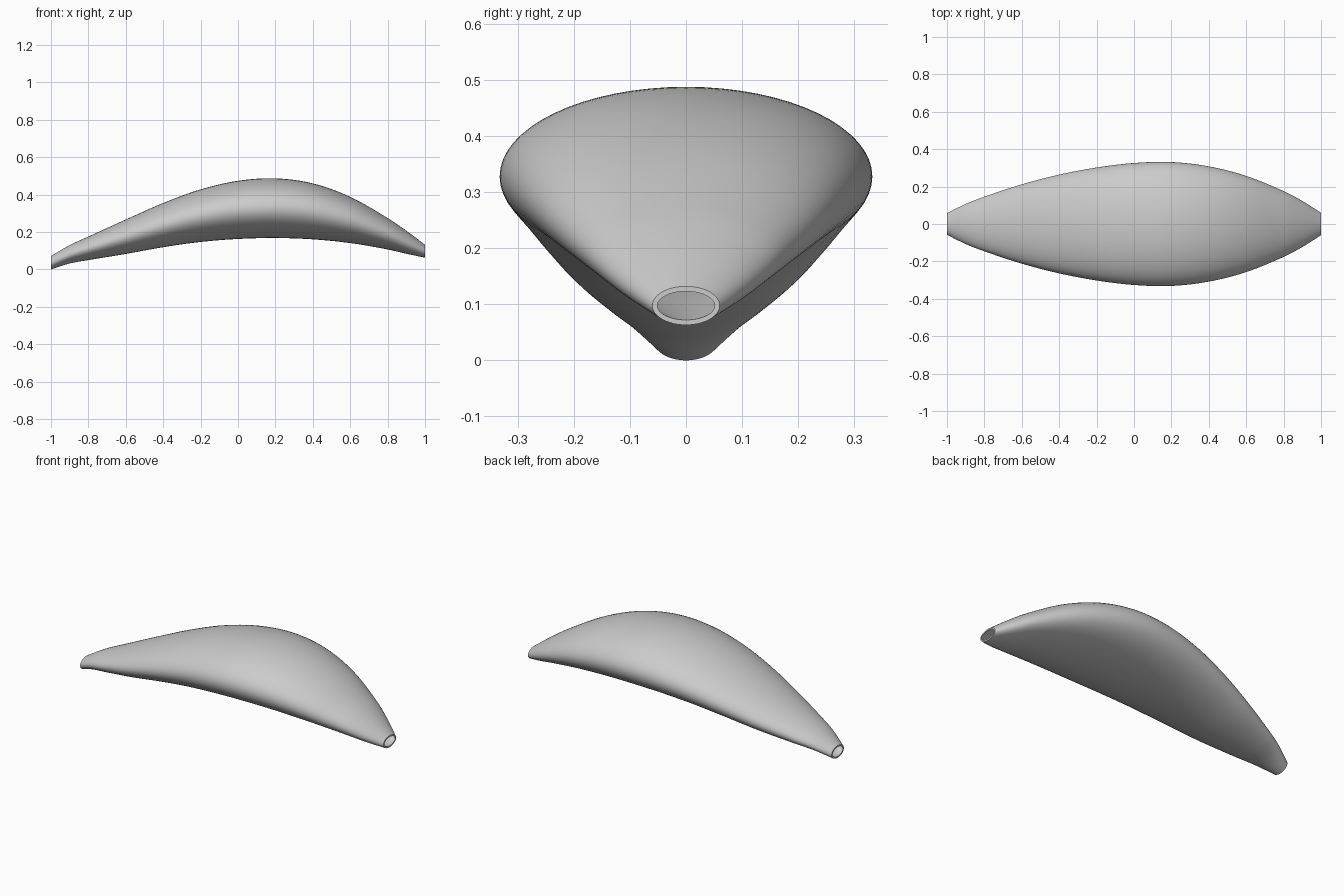
import bpy, bmesh, math

cube = bpy.data.objects.get("Cube")
if cube:
    bpy.data.objects.remove(cube, do_unlink=True)

# Stations along the length: x, bottom z, top z, half width
STATIONS = [
    (-1.0, 0.000, 0.072, 0.058), (-0.9, 0.032, 0.130, 0.107),
    (-0.8, 0.050, 0.176, 0.146), (-0.6, 0.083, 0.267, 0.212),
    (-0.4, 0.119, 0.355, 0.264), (-0.2, 0.147, 0.428, 0.302),
    (0.0, 0.163, 0.474, 0.326), (0.2, 0.168, 0.487, 0.331),
    (0.4, 0.161, 0.460, 0.308), (0.6, 0.141, 0.388, 0.257),
    (0.8, 0.107, 0.275, 0.176), (0.9, 0.084, 0.207, 0.123),
    (1.0, 0.063, 0.132, 0.060),
]
SIDES, STEPS, WALL = 64, 8, 0.009


def slope(i, k):
    a, b = STATIONS[max(i - 1, 0)], STATIONS[min(i + 1, len(STATIONS) - 1)]
    return (b[k] - a[k]) / (b[0] - a[0])


def blend(i, t, k):
    """Smooth cubic between station i and the next one."""
    a, b = STATIONS[i], STATIONS[i + 1]
    h = b[0] - a[0]
    return ((2*t**3 - 3*t**2 + 1) * a[k] + (t**3 - 2*t**2 + t) * h * slope(i, k)
            + (3*t**2 - 2*t**3) * b[k] + (t**3 - t**2) * h * slope(i + 1, k))


sections = [[blend(i, s / STEPS, k) for k in range(4)]
            for i in range(len(STATIONS) - 1) for s in range(STEPS)]
sections.append(list(STATIONS[-1]))

bm = bmesh.new()


def ring(section, inset):
    x, low, high, half = section
    mid, rise = (low + high) / 2, (high - low) / 2 - inset
    angles = [math.tau * j / SIDES for j in range(SIDES)]
    return [bm.verts.new((x, (half - inset) * math.cos(a), mid + rise * math.sin(a)))
            for a in angles]


# Outer skin forwards, inner skin backwards, closed into one hollow shell
rings = [ring(s, 0) for s in sections] + [ring(s, WALL) for s in reversed(sections)]
for n, current in enumerate(rings):
    following = rings[(n + 1) % len(rings)]
    for j in range(SIDES):
        k = (j + 1) % SIDES
        bm.faces.new((current[j], current[k], following[k], following[j]))
bmesh.ops.recalc_face_normals(bm, faces=bm.faces)

mesh = bpy.data.meshes.new("curved_tube")
bm.to_mesh(mesh)
bm.free()
tube = bpy.data.objects.new("curved_tube", mesh)
bpy.context.collection.objects.link(tube)

# Plain grey material
grey = bpy.data.materials.new("plain_grey")
grey.use_nodes = True
colour = (0.6, 0.6, 0.6, 1)
grey.diffuse_color = colour
grey.node_tree.nodes["Principled BSDF"].inputs["Base Color"].default_value = colour
mesh.materials.append(grey)

# Smooth skin with crisp end rims
bpy.ops.object.select_all(action="DESELECT")
tube.select_set(True)
bpy.context.view_layer.objects.active = tube
bpy.ops.object.shade_smooth_by_angle(angle=math.radians(40))
